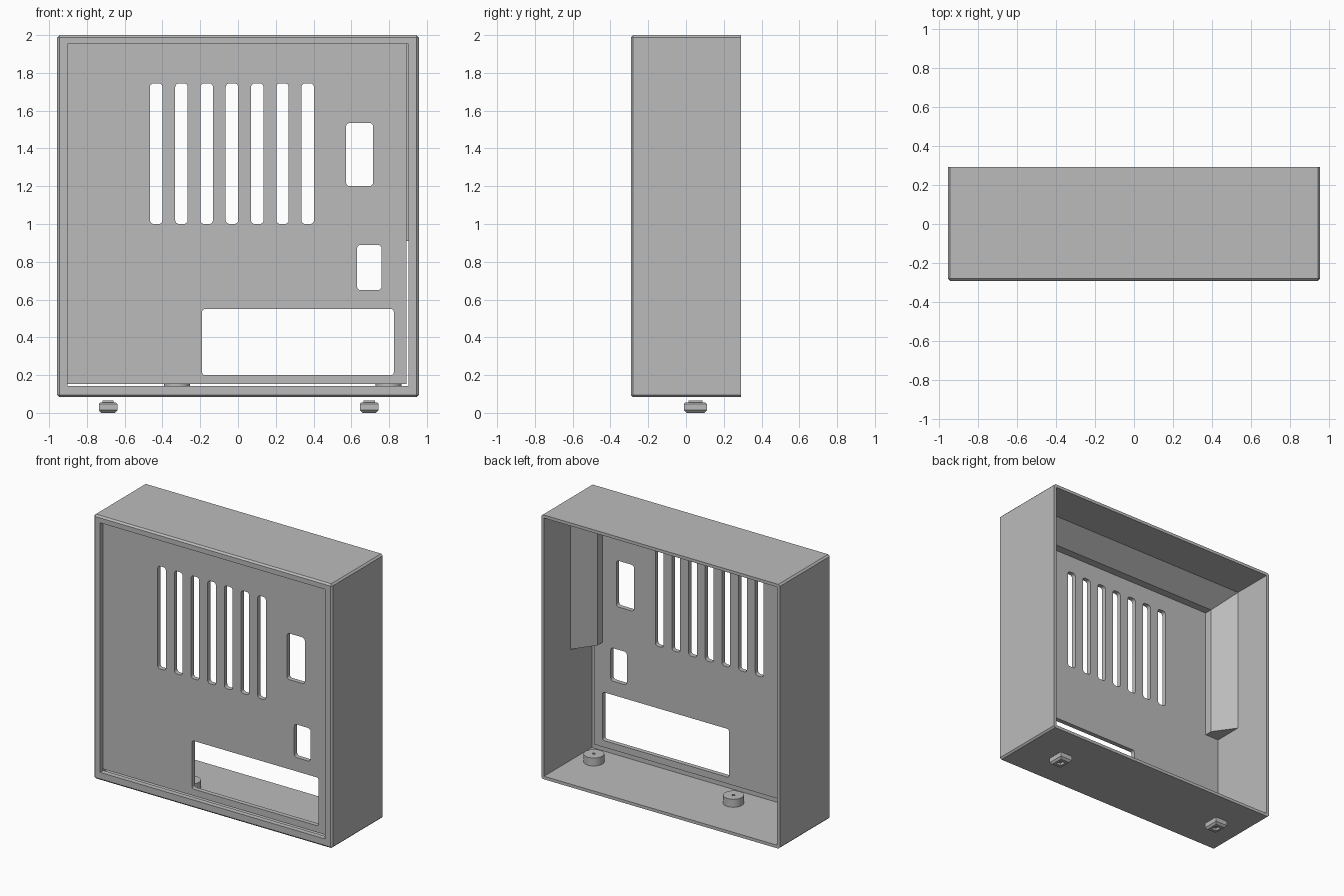
import bpy, bmesh, math

if "Cube" in bpy.data.objects:
    bpy.data.objects.remove(bpy.data.objects["Cube"])

grey = bpy.data.materials.new("grey plastic")
grey.diffuse_color = (0.5, 0.5, 0.5, 1)
grey.use_nodes = True
grey.node_tree.nodes["Principled BSDF"].inputs["Base Color"].default_value = grey.diffuse_color


def add_mesh(name, bm):
    bmesh.ops.recalc_face_normals(bm, faces=bm.faces)
    me = bpy.data.meshes.new(name)
    bm.to_mesh(me)
    bm.free()
    me.materials.append(grey)
    ob = bpy.data.objects.new(name, me)
    bpy.context.collection.objects.link(ob)
    return ob


def box_bm(x0, x1, y0, y1, z0, z1):
    bm = bmesh.new()
    bmesh.ops.create_cube(bm, size=1)
    for v in bm.verts:
        v.co = (x1 if v.co.x > 0 else x0, y1 if v.co.y > 0 else y0,
                z1 if v.co.z > 0 else z0)
    return bm


def loft(name, rings):
    """Skin a list of equal-length point rings and cap both ends."""
    bm = bmesh.new()
    vs = [[bm.verts.new(p) for p in r] for r in rings]
    n = len(vs[0])
    for a, b in zip(vs, vs[1:]):
        for i in range(n):
            bm.faces.new((a[i], a[(i + 1) % n], b[(i + 1) % n], b[i]))
    bm.faces.new(vs[0])
    bm.faces.new(vs[-1])
    return add_mesh(name, bm)


def rounded_rect(x0, x1, z0, z1, r, steps=4):
    pts = []
    corners = ((x1 - r, z1 - r), (x0 + r, z1 - r), (x0 + r, z0 + r), (x1 - r, z0 + r))
    for k, (cx, cz) in enumerate(corners):
        for i in range(steps + 1):
            a = math.pi / 2 * (k + i / steps)
            pts.append((cx + r * math.cos(a), cz + r * math.sin(a)))
    return pts


def circle(r, n):
    return [(r * math.cos(2 * math.pi * i / n), r * math.sin(2 * math.pi * i / n))
            for i in range(n)]


def plate(name, loops, thickness, location, rotation=(0, 0, 0)):
    """Extruded flat outline; every loop after the first is a hole."""
    cu = bpy.data.curves.new(name, 'CURVE')
    cu.dimensions = '2D'
    cu.fill_mode = 'BOTH'
    cu.extrude = thickness / 2
    for pts in loops:
        sp = cu.splines.new('POLY')
        sp.points.add(len(pts) - 1)
        for p, (x, y) in zip(sp.points, pts):
            p.co = (x, y, 0, 1)
        sp.use_cyclic_u = True
    cu.materials.append(grey)
    ob = bpy.data.objects.new(name, cu)
    ob.location, ob.rotation_euler = location, rotation
    bpy.context.collection.objects.link(ob)
    bpy.ops.object.select_all(action='DESELECT')
    ob.select_set(True)
    bpy.context.view_layer.objects.active = ob
    bpy.ops.object.convert(target='MESH')
    return bpy.context.object


# Outer case: chamfered block, hollowed from behind, with a front lip opening
X, Y, Z0, Z1, WALL = 0.957, 0.292, 0.083, 2.0, 0.022
LIP_Y, PANEL_Y = -0.255, -0.222
bm = box_bm(-X, X, -Y, Y, Z0, Z1)
edges = [e for e in bm.edges if not all(v.co.y > 0 for v in e.verts)]
bmesh.ops.bevel(bm, geom=edges, offset=0.012, segments=1, affect='EDGES')
case = add_mesh("case", bm)
cutters = [
    add_mesh("cavity_cutter", box_bm(-X + WALL, X - WALL, LIP_Y, 0.5, Z0 + WALL, Z1 - WALL)),
    add_mesh("lip_cutter", box_bm(-0.903, 0.903, -0.5, LIP_Y + 0.02, 0.142, 1.952)),
]
bpy.context.view_layer.objects.active = case
for c in cutters:
    m = case.modifiers.new("cut", 'BOOLEAN')
    m.operation, m.solver, m.object = 'DIFFERENCE', 'EXACT', c
    bpy.ops.object.modifier_apply(modifier=m.name)
    bpy.data.objects.remove(c)

# Front panel with vent slots, two switch holes and a large window
px0, px1, pz0, pz1 = -X + WALL, 0.893, 0.152, Z1 - WALL
loops = [[(px0, pz0), (px1, pz0), (px1, pz1), (px0, pz1)]]
for i in range(7):
    cx = -0.433 + i * 0.1337
    loops.append(rounded_rect(cx - 0.033, cx + 0.033, 1.0, 1.745, 0.02))
loops += [rounded_rect(0.572, 0.715, 1.2, 1.535, 0.02),
          rounded_rect(0.63, 0.76, 0.65, 0.89, 0.02),
          rounded_rect(-0.19, 0.825, 0.2, 0.55, 0.015)]
plate("front_panel", loops, PANEL_Y - LIP_Y,
      (0, (PANEL_Y + LIP_Y) / 2, 0), (math.pi / 2, 0, 0))

# Sloped stiffening rails: one along the top, one down each side
section = [(0, PANEL_Y), (0.11, PANEL_Y), (0.11, -0.165), (0, -0.01)]
top = Z1 - WALL
loft("top_rail", [[(x, y, top - d) for d, y in section] for x in (px0, -px0)])
for side, name in ((-1, "left_rail"), (1, "right_rail")):
    loft(name, [[(side * (X - WALL - d), y, z) for d, y in section] for z in (0.91, top)])

# Round screw bosses on the floor
for name, x in (("left_boss", -0.323), ("right_boss", 0.797)):
    plate(name, [circle(0.068, 32), circle(0.01, 12)], 0.058,
          (x, -0.083, Z0 + WALL + 0.029))

# Small stepped feet with a square recess underneath: (half x, half y, z)
steps = [(0.02, 0.024, 0.02), (0.02, 0.024, 0), (0.036, 0.046, 0), (0.049, 0.06, 0.014),
         (0.049, 0.06, 0.048), (0.042, 0.053, 0.055), (0.03, 0.038, 0.055),
         (0.03, 0.038, 0.066)]
for name, x in (("left_foot", -0.688), ("right_foot", 0.695)):
    loft(name, [[(x + sx * hx, 0.05 + sy * hy, z)
                 for sx, sy in ((-1, -1), (1, -1), (1, 1), (-1, 1))]
                for hx, hy, z in steps])
